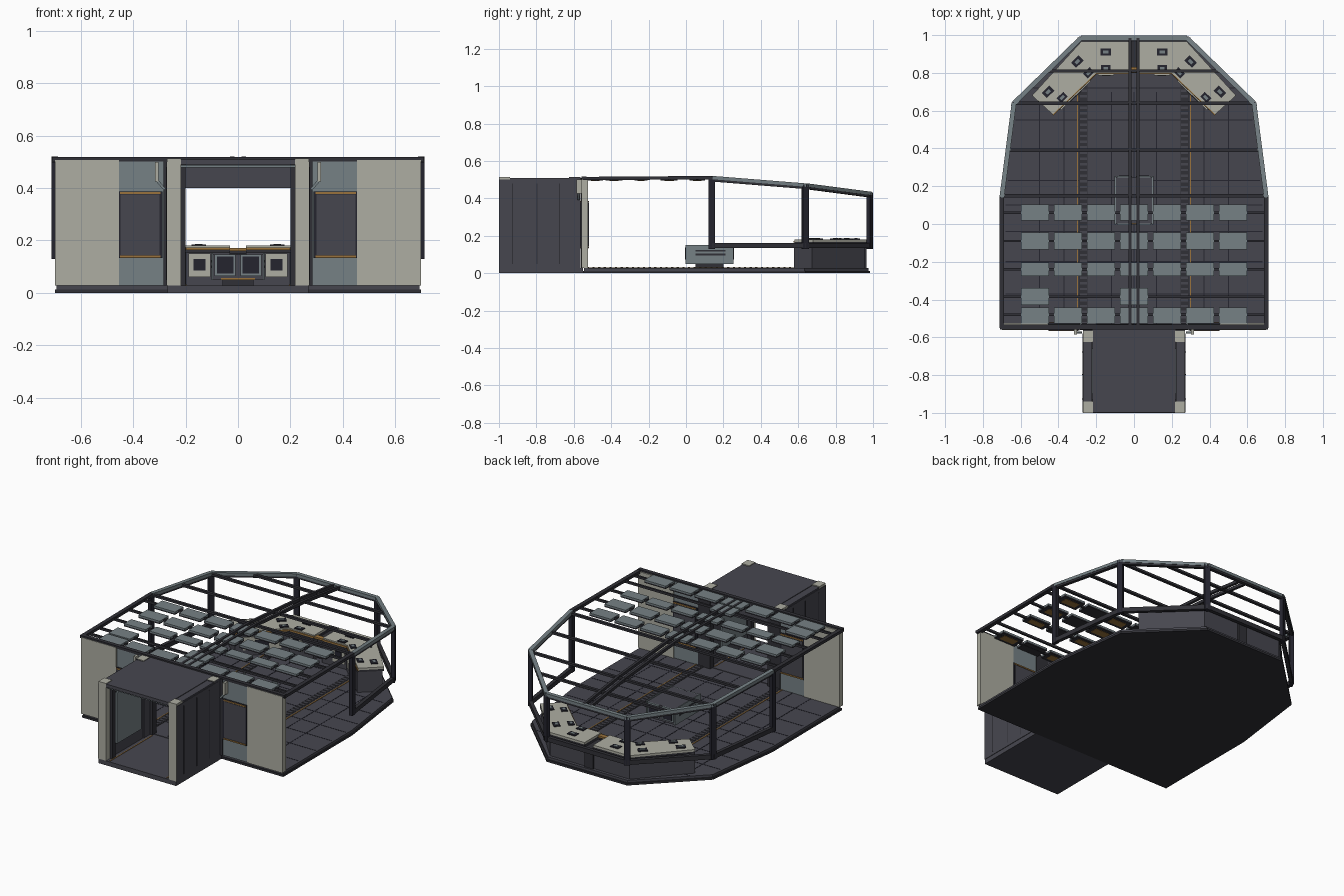
import bpy, bmesh, math
from mathutils import Vector, Matrix

cube = bpy.data.objects.get("Cube")
if cube:
    bpy.data.objects.remove(cube, do_unlink=True)


def material(name, r, g, b):
    m = bpy.data.materials.new(name)
    m.use_nodes = True
    m.diffuse_color = (r, g, b, 1)
    m.node_tree.nodes["Principled BSDF"].inputs["Base Color"].default_value = (r, g, b, 1)
    return m


BEIGE = material("warm light grey", .42, .42, .36)
BLUE = material("blue grey", .18, .22, .235)
SLATE = material("dark slate", .062, .062, .078)
BEAM = material("charcoal", .03, .03, .037)
NAVY = material("navy black", .018, .018, .028)
ORANGE = material("amber trim", .32, .17, .045)


def finish(name, bm, mat):
    bmesh.ops.recalc_face_normals(bm, faces=bm.faces)
    mesh = bpy.data.meshes.new(name)
    bm.to_mesh(mesh)
    bm.free()
    mesh.materials.append(mat)
    ob = bpy.data.objects.new(name, mesh)
    bpy.context.collection.objects.link(ob)
    return ob


def block(name, centre, size, mat, turn=0.0):
    bm = bmesh.new()
    m = Matrix.Translation(centre) @ Matrix.Rotation(turn, 4, 'Z') @ Matrix.Diagonal((*size, 1))
    bmesh.ops.create_cube(bm, size=1, matrix=m)
    return finish(name, bm, mat)


def box(name, x, y, z, mat):
    lo, hi = Vector((x[0], y[0], z[0])), Vector((x[1], y[1], z[1]))
    size = hi - lo
    return block(name, (lo + hi) / 2, [abs(s) for s in size], mat)


def bar(name, p, q, w, h, mat):
    p, q = Vector(p), Vector(q)
    d = q - p
    side = d.cross(Vector((0, 0, 1))).normalized()
    up = side.cross(d).normalized()
    m = Matrix((d, side * w, up * h)).transposed().to_4x4()
    m.translation = (p + q) / 2
    bm = bmesh.new()
    bmesh.ops.create_cube(bm, size=1, matrix=m)
    return finish(name, bm, mat)


def prism(name, pts, z0, z1, mat):
    bm = bmesh.new()
    f = bm.faces.new([bm.verts.new((x, y, z0)) for x, y in pts])
    ext = bmesh.ops.extrude_face_region(bm, geom=[f])
    bmesh.ops.translate(bm, verts=[g for g in ext["geom"] if isinstance(g, bmesh.types.BMVert)],
                        vec=(0, 0, z1 - z0))
    return finish(name, bm, mat)


# Plan of the hull, one half, and its roof heights
PLAN = [(.7, -.55), (.7, .14), (.635, .64), (.28, .985)]
ROOF = [.51, .515, .475, .43]


def roof_at(y):
    for (a, b, h, k) in zip(PLAN, PLAN[1:], ROOF, ROOF[1:]):
        if y <= b[1]:
            t = (y - a[1]) / (b[1] - a[1])
            return a[0] + t * (b[0] - a[0]), h + t * (k - h)
    return PLAN[-1][0], ROOF[-1]


def outline(scale=1.0):
    right = [(x * scale, y * scale) for x, y in PLAN]
    return right + [(-x, y) for x, y in reversed(right)]


# Floor
prism("floor_base", outline(), 0, .013, BEAM)
prism("floor_deck", outline(.99), .013, .028, SLATE)
for y in (-.37, -.2, -.04, .1, .23, .39, .55, .72):
    hw = roof_at(y)[0] - .02
    box("floor_seam", (-hw, hw), (y - .003, y + .003), (.027, .029), NAVY)
for x in (-.5, -.37, -.12, 0, .12, .37, .5):
    box("floor_seam_long", (x - .003, x + .003), (-.53, .7), (.027, .029), NAVY)
for s in (-1, 1):
    box("floor_grille", (s * .245, s * .295), (-.54, .8), (.026, .030), BEAM)
    box("grille_trim", (s * .296, s * .302), (-.54, .75), (.026, .031), ORANGE)
    for i in range(44):
        y = -.53 + i * .03
        box("grille_rung", (s * .25, s * .285), (y, y + .012), (.03, .033), SLATE)

# Perimeter frame: posts, roof rim and lower rail
for s in (-1, 1):
    for i in range(3):
        (ax, ay), (bx, by) = PLAN[i], PLAN[i + 1]
        bar("roof_rim", (s * ax, ay, ROOF[i] - .004), (s * bx, by, ROOF[i + 1] - .004),
            .025, .018, BEAM if i == 0 else BLUE)
        if i:
            bar("roof_rim_lower", (s * ax, ay, ROOF[i] - .018), (s * bx, by, ROOF[i + 1] - .018),
                .02, .014, BEAM)
            bar("lower_rail", (s * ax, ay, .148), (s * bx, by, .148), .022, .028, BEAM)
        turn = s * (.08, .45, 1.15)[i]
        block("post", (s * bx, by - .003, (.13 + ROOF[i + 1]) / 2),
              (.022, .034, ROOF[i + 1] - .13), NAVY, turn)
bar("rear_roof_rim", (-.28, .985, .426), (.28, .985, .426), .025, .018, BLUE)
bar("rear_roof_rim_lower", (-.28, .985, .412), (.28, .985, .412), .02, .014, BEAM)
bar("rear_rail", (-.28, .985, .148), (.28, .985, .148), .022, .028, BEAM)
bar("front_roof_rim", (-.71, -.545, .51), (.71, -.545, .51), .025, .016, BEAM)

# Roof cross beams and paired centre beams
for y in (-.48, -.385, -.24, -.09, .06, .15, .39, .64, .81):
    hw, z = roof_at(y)
    thick = .018 if y > .1 else .012
    bar("cross_beam", (-hw, y, z - .01), (hw, y, z - .01), thick, .014, BEAM)
for s in (-1, 1):
    for i in range(3):
        bar("centre_beam", (s * .022, PLAN[i][1], ROOF[i] - .004),
            (s * .022, PLAN[i + 1][1], ROOF[i + 1] - .004), .016, .018, BEAM)

# Ceiling light panels
for y, depth in ((.06, .085), (-.09, .09), (-.24, .07), (-.385, .09), (-.485, .085)):
    for c in range(-3, 4):
        if y == -.385 and c not in (-3, 0):
            continue
        x = c * .175
        block("ceiling_panel", (x, y, .508), (.148, depth, .01), BLUE)
        block("panel_frame", (x, y, .499), (.148, depth, .008), BEAM)
        if c % 2:
            block("panel_light", (x, y, .4945), (.1, depth * .55, .003), ORANGE)

# Front wall with windows
for s in (-1, 1):
    box("wall_outer", (s * .455, s * .7), (-.56, -.525), (.028, .508), BEIGE)
    box("wall_inner", (s * .28, s * .455), (-.555, -.53), (.028, .508), BLUE)
    box("door_jamb", (s * .2, s * .285), (-.562, -.525), (.028, .508), BEAM)
    box("window_frame", (s * .288, s * .455), (-.563, -.522), (.133, .387), NAVY)
    box("window_pane", (s * .3, s * .448), (-.566, -.519), (.145, .375), SLATE)
    for z in (.139, .381):
        box("window_trim", (s * .296, s * .45), (-.567, -.518), (z - .004, z + .004), ORANGE)
    box("wall_lamp", (s * .303, s * .318), (-.585, -.556), (.425, .5), BEIGE)
    bar("lamp_arm", (s * .28, -.575, .395), (s * .31, -.575, .43), .01, .01, BLUE)
box("door_header", (-.2, .2), (-.56, -.53), (.4, .508), SLATE)

# Entry corridor
box("corridor_floor", (-.27, .27), (-1, -.55), (0, .028), SLATE)
box("corridor_roof", (-.22, .22), (-.998, -.55), (.49, .51), SLATE)
box("corridor_lintel", (-.22, .22), (-.985, -.975), (.478, .488), BLUE)
for s in (-1, 1):
    box("corridor_wall", (s * .222, s * .268), (-.99, -.57), (.028, .508), SLATE)
    box("corridor_inner_panel", (s * .21, s * .223), (-.9, -.66), (.1, .42), BLUE)
    box("corridor_inner_frame", (s * .2, s * .222), (-.96, -.93), (.028, .49), BEAM)
    box("corridor_floor_trim", (s * .195, s * .2), (-.99, -.57), (.027, .031), ORANGE)
    for y in (-1, -.625):
        box("corridor_pillar", (s * .218, s * .271), (y, y + .06), (.028, .513), BEIGE if y == -1 else SLATE)
        box("pillar_cap", (s * .218, s * .271), (y, y + .06), (.5, .514), BEIGE)
    box("pillar_outer_skin", (s * .27, s * .273), (-.999, -.58), (.028, .5), SLATE)
    for y in (-.93, -.8, -.68):
        box("corridor_seam", (s * .272, s * .2745), (y, y + .005), (.05, .48), BEAM)

# Rear control consoles
DESK = [(.03, .8), (.2, .8), (.43, .58), (.54, .68), (.28, .965), (.03, .965)]
TILT = -.77
for s in (-1, 1):
    shape = [(s * x, y) for x, y in DESK]
    base = [(s * x * .99, y * .985 + .005) for x, y in DESK]
    prism("console_base", base, .028, .155, SLATE)
    prism("console_edge", shape, .155, .167, BEAM)
    prism("console_top", shape, .167, .18, BEIGE)
    bar("console_trim", (s * .03, .797, .168), (s * .2, .797, .168), .006, .009, ORANGE)
    bar("console_trim", (s * .2, .797, .168), (s * .43, .577, .168), .006, .009, ORANGE)
    for x, y, w, turn in ((.15, .91, .055, 0), (.3, .86, .055, TILT), (.455, .7, .055, TILT),
                          (.15, .825, .05, 0), (.24, .8, .05, TILT), (.38, .67, .05, TILT)):
        block("console_screen", (s * x, y, .182), (w, w * .7, .006), NAVY, s * turn)
        block("screen_face", (s * x, y, .186), (w * .5, w * .3, .003), BLUE, s * turn)
    box("console_front_panel", (s * .105, s * .19), (.787, .796), (.06, .15), BEIGE)
    box("front_screen", (s * .125, s * .17), (.783, .788), (.085, .13), NAVY)
    block("angled_panel", (s * .31, .683, .105), (.22, .008, .08), BEIGE, s * TILT)
    block("angled_screen", (s * .309, .68, .105), (.08, .01, .04), NAVY, s * TILT)
box("console_centre", (-.03, .03), (.83, .965), (.028, .15), BEAM)
box("console_centre_trim", (-.03, .03), (.8, .83), (.16, .172), ORANGE)

# Central table
box("table_body", (-.097, .097), (.003, .247), (.05, .147), SLATE)
box("table_foot", (-.06, .06), (.05, .2), (.028, .05), BEAM)
box("table_trim", (-.065, .065), (-.002, .003), (.05, .057), ORANGE)
for s in (-1, 1):
    box("table_side", (s * .095, s * .102), (-.003, .253), (.05, .152), BLUE)
    for z in (.095, .115):
        box("table_slot", (s * .1, s * .104), (.05, .21), (z, z + .01), BEAM)
    for y in (0, .25):
        box("table_screen_frame", (s * .01, s * .09), (y - .004, y + .004), (.065, .147), BLUE)
        box("table_screen", (s * .018, s * .08), (y - .006, y + .006), (.073, .138), NAVY)
